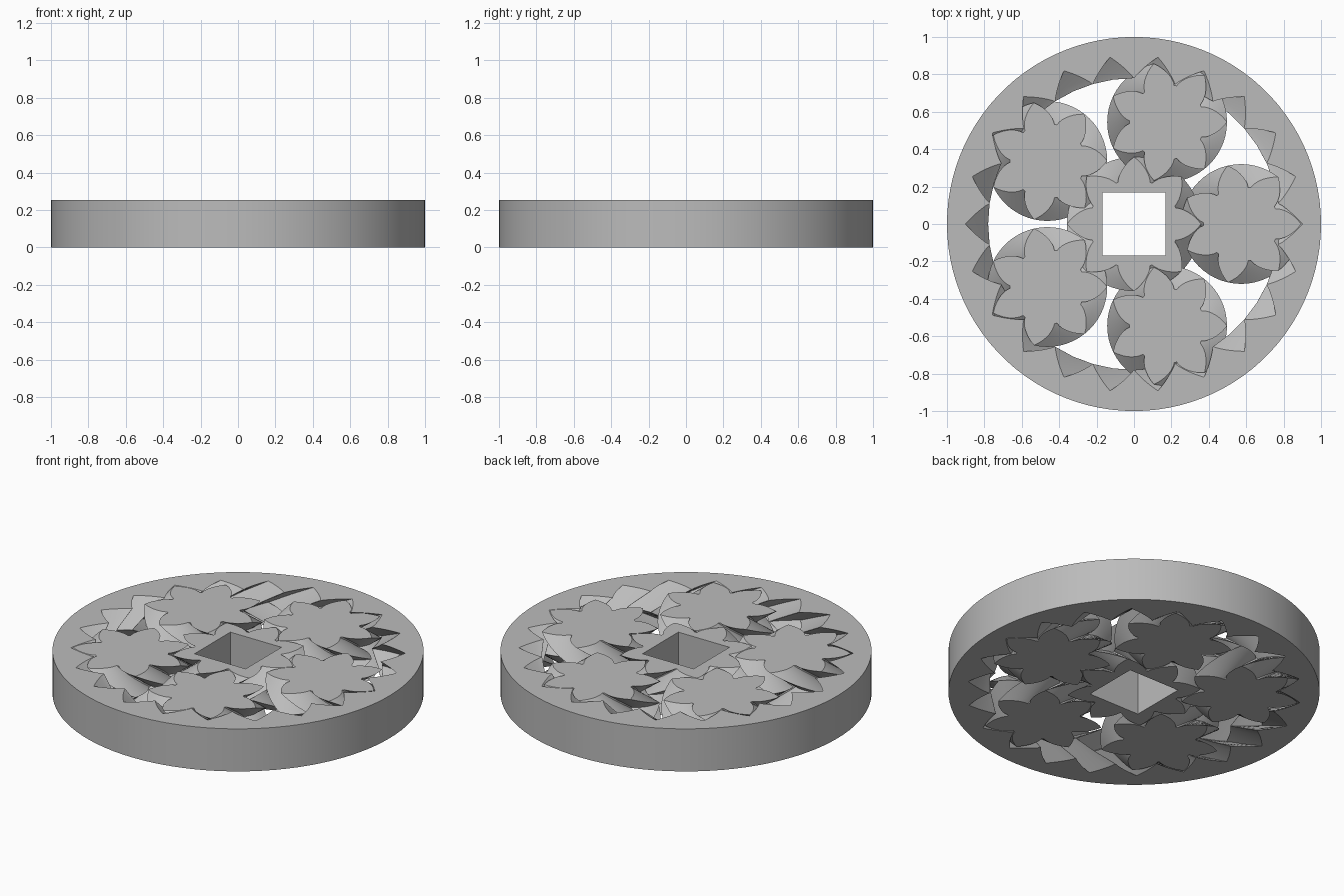
import bpy, bmesh, math
from math import pi, cos, sin, tan, acos, sqrt

cube = bpy.data.objects.get("Cube")
if cube:
    bpy.data.objects.remove(cube)

# Gear train sizes
HEIGHT = 0.253
PLANETS, PLANET_TEETH, SUN_TEETH = 5, 7, 8
RING_TEETH = SUN_TEETH + 2 * PLANET_TEETH
RING_PITCH_RADIUS = 0.84
PITCH = RING_PITCH_RADIUS * 2 * pi / RING_TEETH
PRESSURE = pi / 4
GAP = 0.004

grey = bpy.data.materials.new("plain_grey")
grey.use_nodes = True
colour = (0.5, 0.5, 0.5, 1)
grey.diffuse_color = colour
grey.node_tree.nodes["Principled BSDF"].inputs["Base Color"].default_value = colour


def involute_angle(a):
    return tan(a) - a


def gear_profile(teeth, gap):
    """Outline of pointed involute teeth, the first one centred on +x."""
    pitch_radius = teeth * PITCH / (2 * pi)
    base = pitch_radius * cos(PRESSURE)
    root = (pitch_radius - PITCH / 4 - gap / 2) * cos(pi / (2 * teeth))
    full = pi / (2 * teeth) - gap / (2 * base) + involute_angle(PRESSURE)
    # pressure angle at which both flanks meet in the tip
    low, high = 0.0, 1.3
    for _ in range(40):
        mid = (low + high) / 2
        low, high = (mid, high) if involute_angle(mid) < full else (low, mid)
    tip = base / cos(low)
    flank = []
    for k in range(7):
        r = root + (tip - root) * k / 7
        half = full - involute_angle(acos(min(1, base / r)))
        flank.append((r, min(half, pi / teeth * 0.985)))
    tooth = [(r, -a) for r, a in flank] + [(tip, 0)] + [(r, a) for r, a in reversed(flank)]
    return [(r, a + 2 * pi * t / teeth) for t in range(teeth) for r, a in tooth]


def loop(bm, points, z):
    verts = [bm.verts.new((x, y, z)) for x, y in points]
    for a, b in zip(verts, verts[1:] + verts[:1]):
        bm.edges.new((a, b))
    return verts


def loop_edges(bm, verts):
    return [bm.edges.get((a, b)) for a, b in zip(verts, verts[1:] + verts[:1])]


def walls(bm, lower, upper):
    n = len(lower)
    for i in range(n):
        j = (i + 1) % n
        bm.faces.new((lower[i], lower[j], upper[j], upper[i]))


def herringbone(name, teeth, gap, slices, hand=1, border=None, location=(0, 0), turn=0):
    """Double helical gear; border is a second outline, such as a rim or a bore."""
    bm = bmesh.new()
    profile = gear_profile(teeth, gap)
    layers = []
    for k in range(-slices, slices + 1):
        twist = turn - hand * 2 * pi / teeth * abs(k) / slices
        points = [(r * cos(a + twist), r * sin(a + twist)) for r, a in profile]
        layers.append(loop(bm, points, HEIGHT / 2 * (1 + k / slices)))
    for lower, upper in zip(layers, layers[1:]):
        walls(bm, lower, upper)
    ends = [loop_edges(bm, layers[0]), loop_edges(bm, layers[-1])]
    if border:
        bottom, top = loop(bm, border, 0), loop(bm, border, HEIGHT)
        walls(bm, bottom, top)
        ends[0] += loop_edges(bm, bottom)
        ends[1] += loop_edges(bm, top)
    for edges in ends:
        bmesh.ops.triangle_fill(bm, edges=edges, use_beauty=True)
    bmesh.ops.recalc_face_normals(bm, faces=bm.faces)
    mesh = bpy.data.meshes.new(name)
    bm.to_mesh(mesh)
    bm.free()
    mesh.materials.append(grey)
    obj = bpy.data.objects.new(name, mesh)
    obj.location = (*location, 0)
    bpy.context.collection.objects.link(obj)
    bpy.ops.object.select_all(action='DESELECT')
    obj.select_set(True)
    bpy.context.view_layer.objects.active = obj
    bpy.ops.object.shade_smooth_by_angle(angle=math.radians(25))


def polygon(sides, radius, start=0):
    return [(radius * cos(start + 2 * pi * i / sides), radius * sin(start + 2 * pi * i / sides))
            for i in range(sides)]


# Outer ring with internal teeth
herringbone("outer_ring", RING_TEETH, -GAP, 2, border=polygon(100, 1))

# Sun gear with a square bore, cut with the opposite hand
herringbone("sun_gear", SUN_TEETH, GAP, 7, hand=-1, border=polygon(4, 0.168 * sqrt(2), pi / 4))

# Planet gears, each turned so that it meshes with ring and sun
orbit = RING_PITCH_RADIUS * (SUN_TEETH + PLANET_TEETH) / RING_TEETH
for i in range(PLANETS):
    angle = 2 * pi * i / PLANETS
    herringbone(f"planet_gear_{i + 1}", PLANET_TEETH, GAP, 8,
                location=(orbit * cos(angle), orbit * sin(angle)),
                turn=angle * (1 + SUN_TEETH / PLANET_TEETH))
